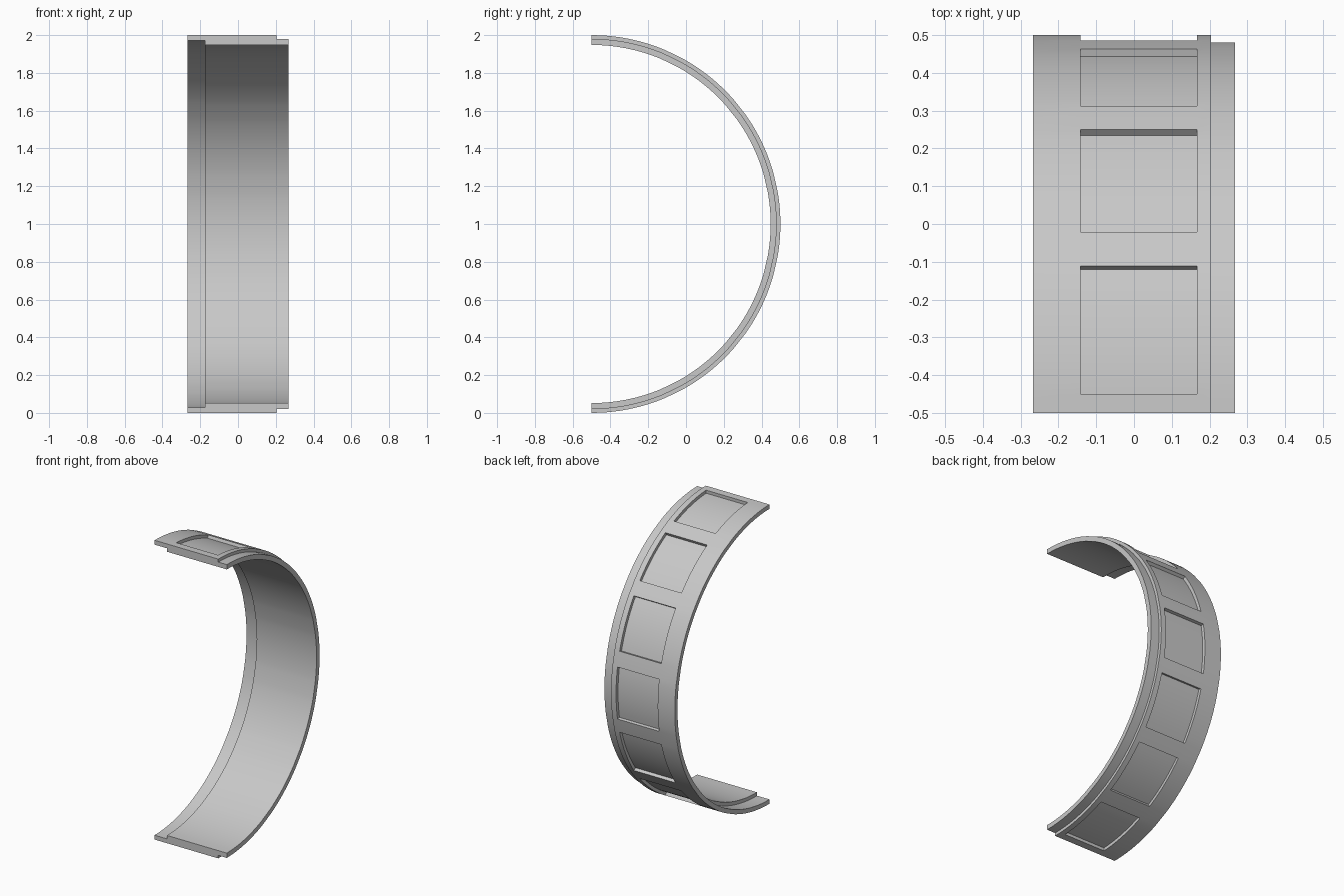
import bpy, bmesh
from math import sin, cos, pi
from mathutils import Vector

cube = bpy.data.objects.get("Cube")
if cube:
    bpy.data.objects.remove(cube, do_unlink=True)

# Main dimensions
AXIS_Y, AXIS_Z = -0.5, 1.0
HALF_WIDTH = 0.267
OUTER, INNER, POCKET = 1.0, 0.948, 0.979
POCKET_LEFT, POCKET_RIGHT = -0.141, 0.167
PANELS, PANEL_STEPS = 7, 10
PANEL_ANGLE = pi / 9
PITCH = pi / PANELS

# Cross-section (x, radius): lap joint rebates on both edges
profile = [(-HALF_WIDTH, OUTER), (POCKET_LEFT, OUTER), (POCKET_RIGHT, OUTER),
           (0.204, OUTER), (0.204, 0.98), (HALF_WIDTH, 0.98),
           (HALF_WIDTH, INNER), (-0.175, INNER), (-0.175, 0.971),
           (-HALF_WIDTH, 0.971)]

# Angles around the half ring, with the spans covered by pockets
angles, in_pocket = [0.0], []
for k in range(PANELS):
    start = (k + 0.5) * PITCH - PANEL_ANGLE / 2
    if k:
        in_pocket.append(False)
    else:
        in_pocket.append(False)
    for s in range(PANEL_STEPS + 1):
        angles.append(start + PANEL_ANGLE * s / PANEL_STEPS)
        if s:
            in_pocket.append(True)
angles.append(pi)
in_pocket.append(False)


def place(x, r, t):
    return Vector((x, AXIS_Y + r * sin(t), AXIS_Z + r * cos(t)))


# Sweep the section around the half circle
bm = bmesh.new()
rings = [[bm.verts.new(place(x, r, t)) for x, r in profile] for t in angles]
pockets = []
n = len(profile)
for i, recessed in enumerate(in_pocket):
    a, b = rings[i], rings[i + 1]
    for j in range(n):
        k = (j + 1) % n
        face = bm.faces.new((a[j], a[k], b[k], b[j]))
        if recessed and j == 1:
            pockets.append(face)
bm.faces.new(rings[0])
bm.faces.new(rings[-1])
bmesh.ops.recalc_face_normals(bm, faces=bm.faces[:])

# Sink the seven outer pockets toward the axis
result = bmesh.ops.extrude_face_region(bm, geom=pockets)
for v in result["geom"]:
    if isinstance(v, bmesh.types.BMVert):
        v.co.y = AXIS_Y + (v.co.y - AXIS_Y) * POCKET / OUTER
        v.co.z = AXIS_Z + (v.co.z - AXIS_Z) * POCKET / OUTER
leftover = [f for f in pockets if f.is_valid]
if leftover:
    bmesh.ops.delete(bm, geom=leftover, context="FACES")
bmesh.ops.recalc_face_normals(bm, faces=bm.faces[:])

mesh = bpy.data.meshes.new("half_ring")
bm.to_mesh(mesh)
bm.free()
ring = bpy.data.objects.new("half_ring", mesh)
bpy.context.collection.objects.link(ring)

# Plain grey finish
grey = bpy.data.materials.new("light_grey")
grey.use_nodes = True
colour = (0.58, 0.58, 0.58, 1)
grey.diffuse_color = colour
grey.node_tree.nodes["Principled BSDF"].inputs["Base Color"].default_value = colour
mesh.materials.append(grey)

# Smooth arcs, sharp steps
bpy.ops.object.select_all(action="DESELECT")
ring.select_set(True)
bpy.context.view_layer.objects.active = ring
bpy.ops.object.shade_smooth_by_angle()
